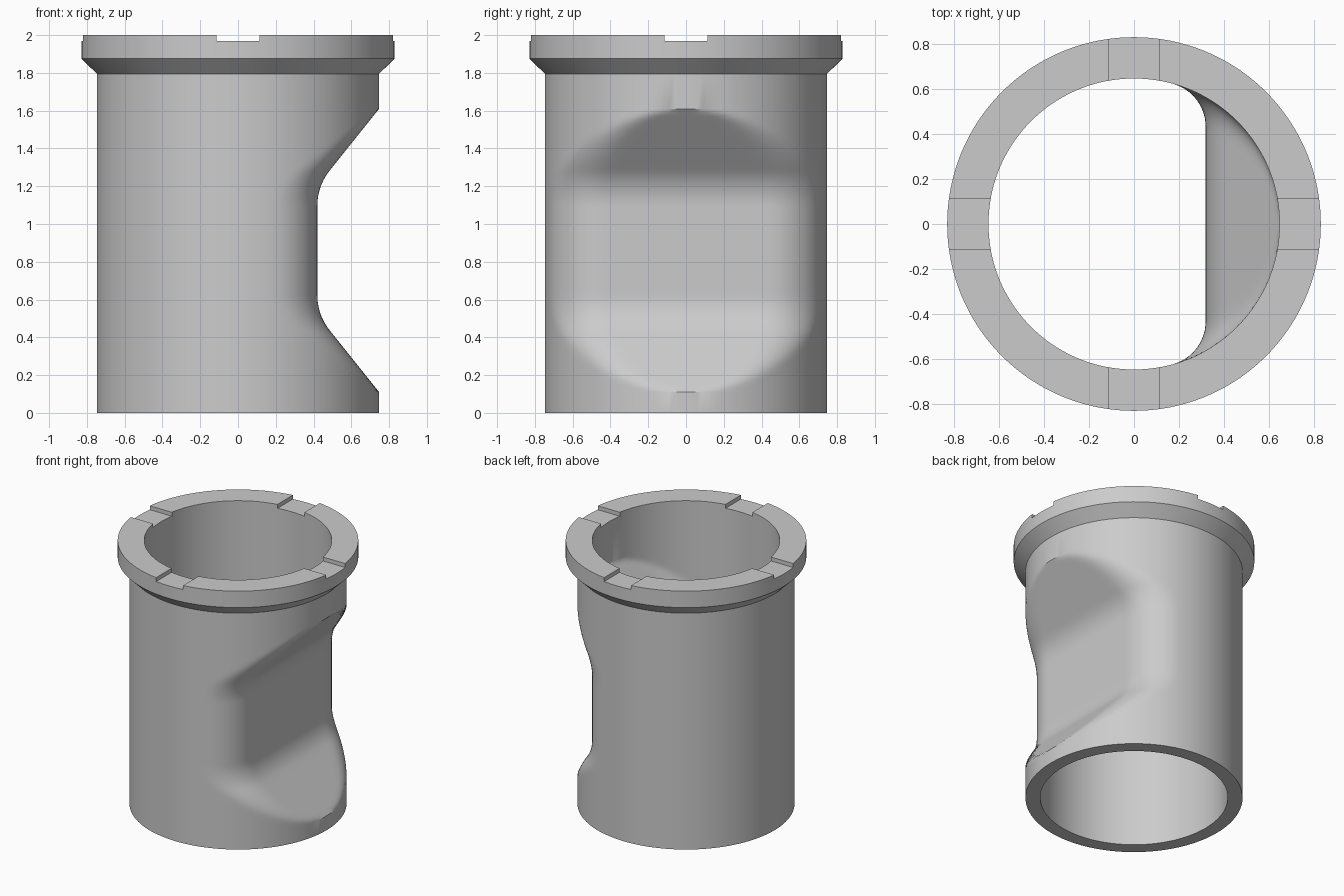
import bpy
import bmesh
from math import sqrt, sin, cos, pi, atan, atan2

if "Cube" in bpy.data.objects:
    bpy.data.objects.remove(bpy.data.objects["Cube"], do_unlink=True)

OUTER, INNER, RIM = 0.747, 0.645, 0.828   # radii
WALL = OUTER - INNER
SEGMENTS = 160
MID, SLOPE = 0.86, 0.8                    # height of the recess centre, slope of its ends
FLAT, BEND = 0.42, 0.3                    # depth plane and bend radius

metal = bpy.data.materials.new("light grey")
metal.use_nodes = True
colour = (0.6, 0.6, 0.6, 1)
metal.diffuse_color = colour
metal.node_tree.nodes["Principled BSDF"].inputs["Base Color"].default_value = colour


def recess_x(z, offset):
    """Recess plane at height z: flat middle, bend, sloping end."""
    h = abs(z - MID)
    bend = BEND + offset
    run = 0.75 - (OUTER - FLAT) / SLOPE - BEND * sin(atan(SLOPE) / 2) / cos(atan(SLOPE) / 2)
    if h < run:
        return FLAT - offset
    if h < run + bend * sin(atan(SLOPE)):
        return FLAT + BEND - sqrt(bend ** 2 - (h - run) ** 2)
    return OUTER + SLOPE * (h - 0.75) - offset * sqrt(1 + SLOPE ** 2)


def section_radius(angle, z, radius, offset):
    """Circle cut by the recess plane, with filleted corners."""
    d = recess_x(z, offset)
    if d >= radius:
        return radius
    fillet = BEND - offset
    cx = d - fillet
    cy = sqrt((radius - fillet) ** 2 - cx ** 2)
    a = abs(angle)
    if a >= atan2(cy, cx):
        return radius
    if a >= atan2(cy, d):
        along = cx * cos(a) + cy * sin(a)
        return along + sqrt(along ** 2 - cx ** 2 - cy ** 2 + fillet ** 2)
    return d / cos(a)


# Closed wall profile: up the outside, around the rim, down the inside
steps = 75
heights = [MID - 0.75 + 1.5 * i / steps for i in range(steps + 1)]
profile = [(z, OUTER, 0) for z in [0] + heights + [1.795]]
profile += [(1.875, RIM, None), (2, RIM, None), (2, INNER, None)]
inner_heights = [MID + 0.79 - 1.58 * i / steps for i in range(steps + 1)]
profile += [(z, INNER, WALL) for z in inner_heights + [0]]

bm = bmesh.new()
rings = []
for z, radius, offset in profile:
    ring = []
    for i in range(SEGMENTS):
        angle = 2 * pi * i / SEGMENTS - pi
        r = radius if offset is None else section_radius(angle, z, radius, offset)
        ring.append(bm.verts.new((r * cos(angle), r * sin(angle), z)))
    rings.append(ring)
for k, low in enumerate(rings):
    high = rings[(k + 1) % len(rings)]
    for i in range(SEGMENTS):
        j = (i + 1) % SEGMENTS
        bm.faces.new((low[i], low[j], high[j], high[i]))
bmesh.ops.recalc_face_normals(bm, faces=bm.faces)
mesh = bpy.data.meshes.new("sleeve")
bm.to_mesh(mesh)
bm.free()
mesh.materials.append(metal)
sleeve = bpy.data.objects.new("sleeve", mesh)
bpy.context.collection.objects.link(sleeve)

# Four shallow notches across the rim, cut by two crossed bars
for size in ((3, 0.226, 0.2), (0.226, 3, 0.2)):
    bpy.ops.mesh.primitive_cube_add(size=1, location=(0, 0, 2.07))
    cutter = bpy.context.object
    cutter.name = "notch_cutter"
    cutter.scale = size
    cutter.hide_render = True
    cutter.data.materials.append(metal)
    bpy.context.view_layer.update()
    notch = sleeve.modifiers.new("notch", "BOOLEAN")
    notch.operation = "DIFFERENCE"
    notch.solver = "EXACT"
    notch.object = cutter
    bpy.ops.object.select_all(action="DESELECT")
    sleeve.select_set(True)
    bpy.context.view_layer.objects.active = sleeve
    bpy.ops.object.modifier_apply(modifier=notch.name)
    bpy.data.objects.remove(cutter, do_unlink=True)

bpy.ops.object.shade_smooth_by_angle(angle=pi / 6)
